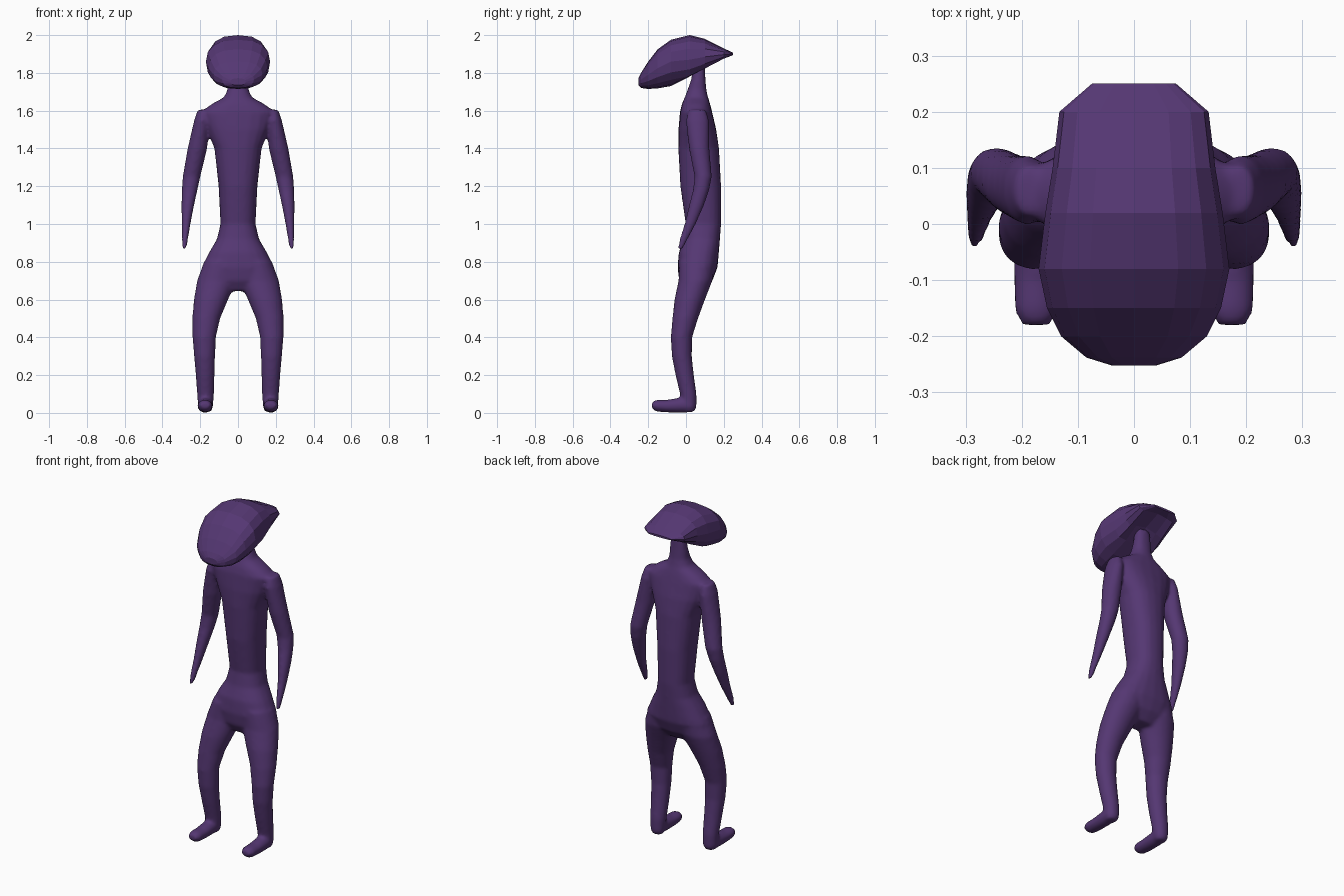
import bpy, bmesh, math

purple = bpy.data.materials.new("purple")
purple.diffuse_color = (0.09, 0.038, 0.17, 1)


def spow(v, e):
    return math.copysign(abs(v) ** e, v)


def finish(name, bm):
    bmesh.ops.recalc_face_normals(bm, faces=bm.faces)
    me = bpy.data.meshes.new(name)
    bm.to_mesh(me)
    bm.free()
    ob = bpy.data.objects.new(name, me)
    bpy.context.collection.objects.link(ob)
    me.materials.append(purple)
    return ob


def skin(name, rings):
    """Closed tube through a list of equal-length point rings."""
    bm = bmesh.new()
    vs = [[bm.verts.new(p) for p in r] for r in rings]
    n = len(rings[0])
    for a, b in zip(vs, vs[1:]):
        for i in range(n):
            j = (i + 1) % n
            bm.faces.new((a[i], a[j], b[j], b[i]))
    bm.faces.new(vs[0])
    bm.faces.new(vs[-1])
    return finish(name, bm)


def limb(name, rows, side=1, e=1.0, n=20):
    """Horizontal rings: z, centre x, centre y, radius x, radius y."""
    rings = []
    for z, cx, cy, rx, ry in rows:
        ts = [2 * math.pi * i / n for i in range(n)]
        rings.append([(side * (cx + rx * spow(math.cos(t), e)),
                       cy + ry * spow(math.sin(t), e), z) for t in ts])
    return skin(name, rings)


# torso, neck and hips
parts = [limb("body", [
    (1.84, 0, .068, .042, .032), (1.77, 0, .066, .05, .037),
    (1.71, 0, .058, .056, .05), (1.67, 0, .055, .075, .062),
    (1.635, 0, .053, .14, .075), (1.595, 0, .053, .195, .085),
    (1.5, 0, .06, .165, .10), (1.4, 0, .067, .125, .108),
    (1.2, 0, .078, .103, .108), (1.0, 0, .092, .093, .094),
    (.92, 0, .083, .112, .097), (.85, 0, .068, .153, .106),
    (.77, 0, .061, .193, .106), (.70, 0, .052, .17, .088),
    (.645, 0, .045, .08, .05)], e=.85)]

for s in (1, -1):
    # arms, bent at the elbow and tapering to a blunt point
    parts.append(limb("arm", [
        (1.605, .185, .06, .028, .045), (1.55, .19, .06, .042, .062),
        (1.4, .215, .07, .052, .054), (1.25, .246, .091, .047, .046),
        (1.18, .256, .08, .042, .043), (1.1, .266, .056, .034, .04),
        (1.0, .275, .022, .024, .03), (.92, .281, -.012, .017, .022),
        (.87, .284, -.03, .012, .014)], s))
    # legs
    parts.append(limb("leg", [
        (.80, .09, .06, .09, .095), (.70, .112, .05, .105, .09),
        (.60, .143, .02, .091, .081), (.50, .168, -.004, .074, .068),
        (.40, .179, -.024, .062, .057), (.30, .177, -.022, .056, .053),
        (.20, .174, -.007, .050, .049), (.10, .172, .012, .045, .044),
        (.03, .172, .018, .040, .038), (.005, .172, .015, .03, .028)], s))
    # feet, rings running along y: y, half width, middle z, half height
    rings = []
    for y, w, zc, h in ((.045, .028, .04, .025), (.02, .04, .042, .04),
                        (-.04, .041, .04, .04), (-.10, .041, .036, .034),
                        (-.155, .039, .038, .032), (-.18, .026, .04, .02)):
        rings.append([(s * (.174 + w * math.cos(i * math.pi / 8)), y,
                       zc + h * math.sin(i * math.pi / 8)) for i in range(16)])
    parts.append(skin("foot", rings))

# fuse the body into one smooth skin
bpy.ops.object.select_all(action='DESELECT')
for p in parts:
    p.select_set(True)
body = parts[0]
bpy.context.view_layer.objects.active = body
bpy.ops.object.join()
rm = body.modifiers.new("fuse", 'REMESH')
rm.mode = 'VOXEL'
rm.voxel_size = .01
rm.use_smooth_shade = True
sm = body.modifiers.new("blend", 'SMOOTH')
sm.factor = .5
sm.iterations = 6

# head: faceted shell swept back to a sharp crest, hollow under the rear
# y, half width, widest z, top z, bottom z, hollow depth
rows = [(-.252, .04, 1.752, 1.772, 1.735, 0), (-.238, .085, 1.765, 1.80, 1.72, 0),
        (-.20, .13, 1.79, 1.86, 1.715, 0), (-.15, .155, 1.825, 1.925, 1.718, 0),
        (-.08, .17, 1.86, 1.975, 1.73, 0), (.02, .158, 1.87, 2.0, 1.755, .03),
        (.10, .145, 1.885, 1.98, 1.802, .05), (.20, .133, 1.897, 1.93, 1.868, .025),
        (.25, .075, 1.9, 1.906, 1.894, 0)]
rings = []
for y, w, zm, zt, zb, d in rows:
    ring = []
    for i in range(16):
        c, q = math.cos(i * math.pi / 8), math.sin(i * math.pi / 8)
        h = (zt - zm) if q > 0 else (zm - zb)
        z = zm + h * spow(q, .85)
        if q < -.8:
            z += d * (1 - abs(c))
        ring.append((w * spow(c, .8), y, z))
    rings.append(ring)
skin("head", rings)
